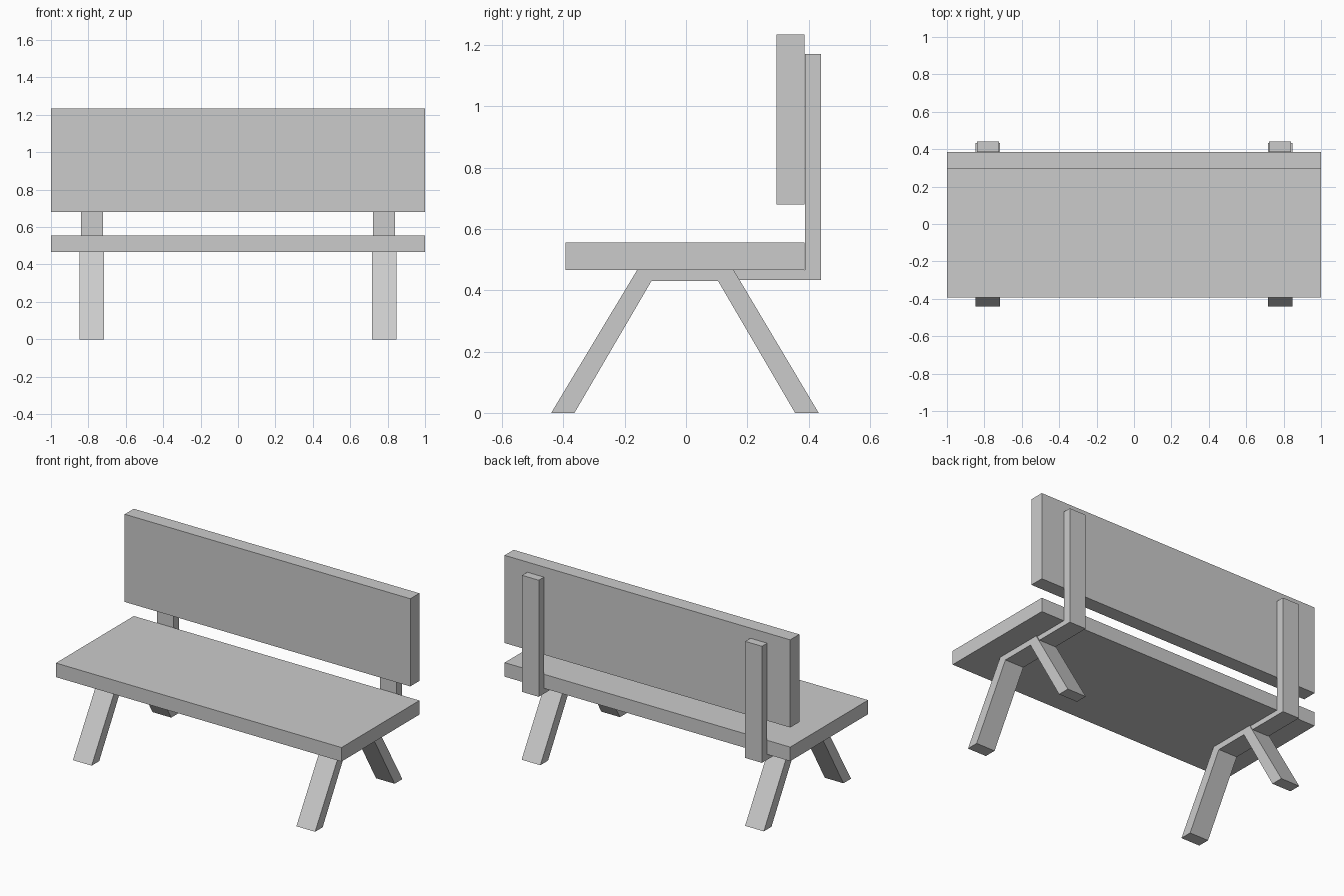
import bpy
import bmesh

cube = bpy.data.objects.get("Cube")
if cube:
    bpy.data.objects.remove(cube, do_unlink=True)

GREY = (0.6, 0.6, 0.6, 1.0)
grey = bpy.data.materials.new("grey")
grey.use_nodes = True
grey.diffuse_color = GREY
grey.node_tree.nodes["Principled BSDF"].inputs["Base Color"].default_value = GREY


def extrude_profile(name, profile, x0, x1):
    """Solid made from a (y, z) outline stretched between two x positions."""
    bm = bmesh.new()
    face = bm.faces.new([bm.verts.new((x0, y, z)) for y, z in profile])
    new = bmesh.ops.extrude_face_region(bm, geom=[face])["geom"]
    verts = [v for v in new if isinstance(v, bmesh.types.BMVert)]
    bmesh.ops.translate(bm, verts=verts, vec=(x1 - x0, 0, 0))
    bmesh.ops.recalc_face_normals(bm, faces=bm.faces)
    mesh = bpy.data.meshes.new(name)
    bm.to_mesh(mesh)
    bm.free()
    mesh.materials.append(grey)
    obj = bpy.data.objects.new(name, mesh)
    bpy.context.collection.objects.link(obj)
    return obj


def rectangle(y0, y1, z0, z1):
    return [(y0, z0), (y1, z0), (y1, z1), (y0, z1)]


# Seat and backrest planks
extrude_profile("seat", rectangle(-0.393, 0.386, 0.467, 0.556), -1, 1)
extrude_profile("backrest", rectangle(0.295, 0.386, 0.68, 1.235), -1, 1)

# Splayed leg frame: two slanted legs joined by a bar under the seat
leg_frame = [(-0.44, 0), (-0.364, 0), (-0.113, 0.43), (0.105, 0.43),
             (0.356, 0), (0.433, 0), (0.155, 0.467), (-0.159, 0.467)]

# L-shaped bracket: short arm under the seat, upright behind the backrest
bracket = [(0.14, 0.434), (0.44, 0.434), (0.44, 1.172),
           (0.388, 1.172), (0.388, 0.466), (0.14, 0.466)]

for side, sign in (("left", 1), ("right", -1)):
    extrude_profile(side + "_leg_frame", leg_frame, sign * 0.717, sign * 0.848)
    extrude_profile(side + "_back_support", bracket, sign * 0.723, sign * 0.84)
